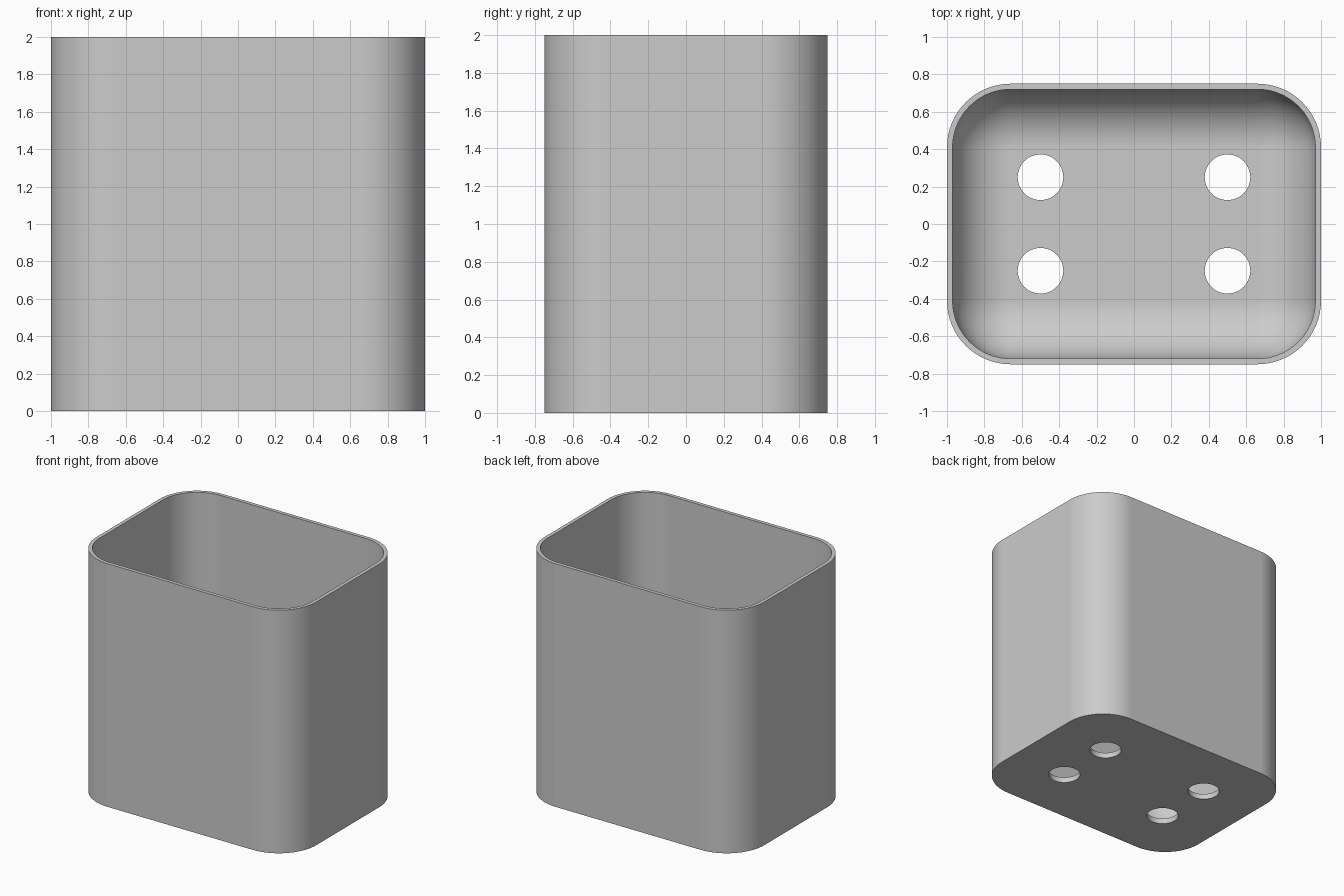
import bpy, bmesh
from math import sin, cos, pi, radians

HALF_X, HALF_Y, HEIGHT = 1.0, 0.75, 2.0
CORNER, WALL, FLOOR = 0.34, 0.03, 0.045
HOLE_R, HOLE_X, HOLE_Y = 0.122, 0.5, 0.25
SEGS = 16

cube = bpy.data.objects.get("Cube")
if cube:
    bpy.data.objects.remove(cube, do_unlink=True)

grey = bpy.data.materials.new("light_grey")
grey.use_nodes = True
grey.diffuse_color = (0.6, 0.6, 0.6, 1)
grey.node_tree.nodes["Principled BSDF"].inputs["Base Color"].default_value = (0.6, 0.6, 0.6, 1)


def make_object(name, bm):
    bmesh.ops.recalc_face_normals(bm, faces=bm.faces)
    mesh = bpy.data.meshes.new(name)
    bm.to_mesh(mesh)
    bm.free()
    mesh.materials.append(grey)
    obj = bpy.data.objects.new(name, mesh)
    bpy.context.collection.objects.link(obj)
    return obj


def rounded_ring(bm, inset, z):
    """Rounded rectangle of vertices, moved inward by inset."""
    radius = max(CORNER - inset, 0)
    verts = []
    for quarter, (sx, sy) in enumerate([(1, 1), (-1, 1), (-1, -1), (1, -1)]):
        for i in range(SEGS + 1):
            a = (quarter + i / SEGS) * pi / 2
            verts.append(bm.verts.new((sx * (HALF_X - CORNER) + radius * cos(a),
                                       sy * (HALF_Y - CORNER) + radius * sin(a), z)))
    return verts


# Wall section: outside, rim, then inside down to a rounded floor edge
fillet = CORNER - WALL
section = [(0, 0), (0, HEIGHT), (WALL, HEIGHT)]
for i in range(SEGS + 1):
    a = i / SEGS * pi / 2
    section.append((CORNER - fillet * cos(a), FLOOR + fillet * (1 - sin(a))))

# Container body
bm = bmesh.new()
rings = [rounded_ring(bm, inset, z) for inset, z in section]
for low, high in zip(rings, rings[1:]):
    for i in range(len(low)):
        j = (i + 1) % len(low)
        bm.faces.new((low[i], low[j], high[j], high[i]))
bm.faces.new(rings[0])
bm.faces.new(rings[-1])
bmesh.ops.remove_doubles(bm, verts=bm.verts, dist=0.0001)
body = make_object("container_body", bm)

# Drain hole cutters
bm = bmesh.new()
for x in (-HOLE_X, HOLE_X):
    for y in (-HOLE_Y, HOLE_Y):
        made = bmesh.ops.create_cone(bm, cap_ends=True, segments=48, radius1=HOLE_R,
                                     radius2=HOLE_R, depth=0.4)
        bmesh.ops.translate(bm, verts=made["verts"], vec=(x, y, 0))
cutter = make_object("drain_hole_cutter", bm)

bpy.ops.object.select_all(action="DESELECT")
bpy.context.view_layer.objects.active = body
body.select_set(True)
cut = body.modifiers.new("drain_holes", "BOOLEAN")
cut.operation = "DIFFERENCE"
cut.solver = "EXACT"
cut.object = cutter
bpy.ops.object.modifier_apply(modifier=cut.name)
bpy.data.objects.remove(cutter, do_unlink=True)

# Smooth curves, crisp rim and hole edges
bpy.ops.object.shade_smooth_by_angle(angle=radians(30))
weighted = body.modifiers.new("flat_panel_normals", "WEIGHTED_NORMAL")
weighted.keep_sharp = True
